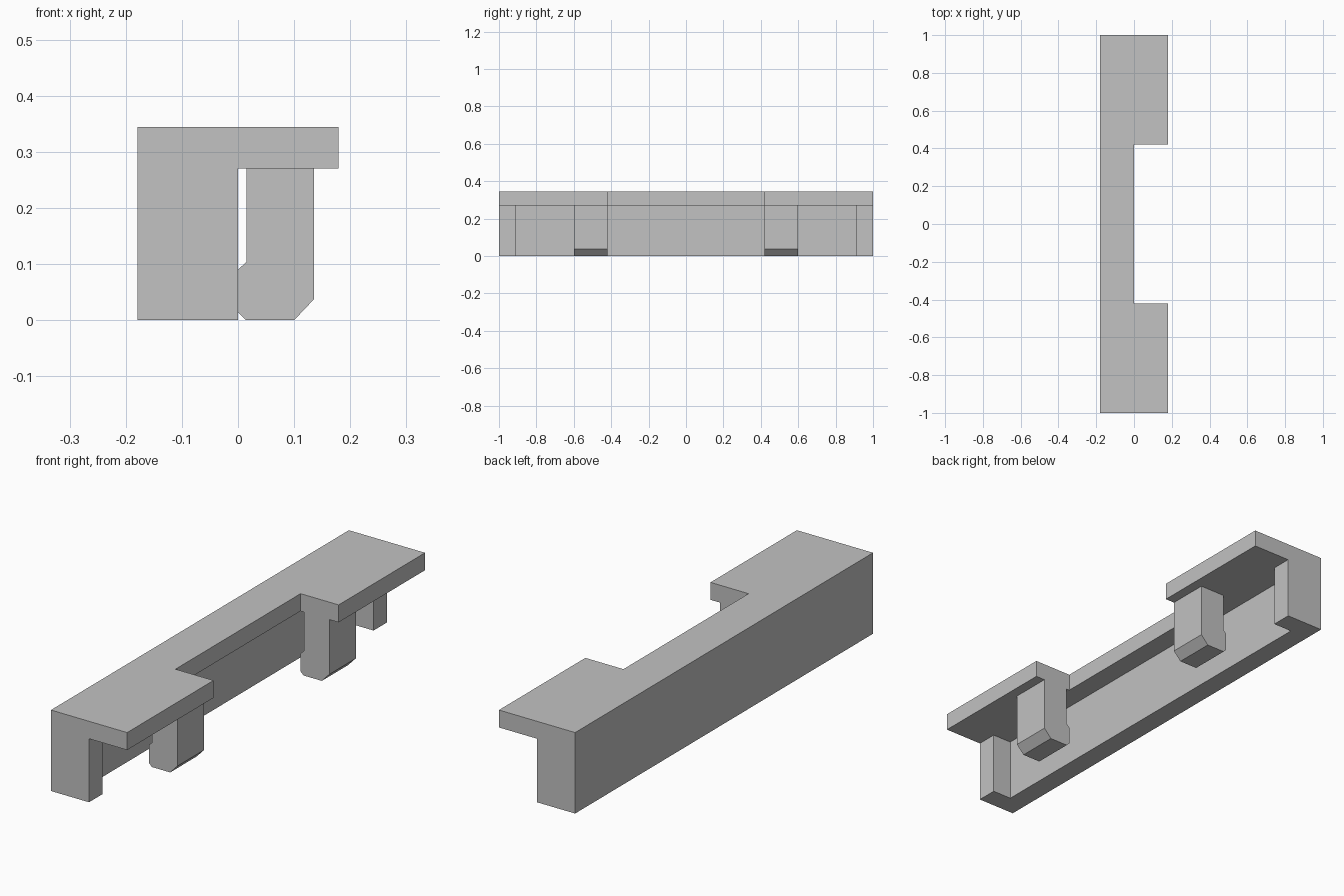
import bpy
import bmesh
from mathutils import Vector

if "Cube" in bpy.data.objects:
    bpy.data.objects.remove(bpy.data.objects["Cube"], do_unlink=True)

grey = bpy.data.materials.new("plain_grey")
grey.use_nodes = True
grey.diffuse_color = (0.54, 0.54, 0.54, 1)
grey.node_tree.nodes["Principled BSDF"].inputs["Base Color"].default_value = grey.diffuse_color

BACK, LIP, FRONT = -0.179, 0.0, 0.179   # depth of the bracket along x
WALL = -0.09                            # inner face of the long wall
UNDER, TOP = 0.27, 0.344                # underside and top of the plate
END, CAP, NOTCH, CLIP = 1.0, 0.91, 0.42, 0.598


def prism(name, outline, offset):
    """Extrude a closed planar outline by an offset into a solid."""
    bm = bmesh.new()
    face = bm.faces.new([bm.verts.new(p) for p in outline])
    grown = bmesh.ops.extrude_face_region(bm, geom=[face], use_keep_orig=True)
    moved = [v for v in grown["geom"] if isinstance(v, bmesh.types.BMVert)]
    bmesh.ops.translate(bm, verts=moved, vec=Vector(offset))
    bmesh.ops.recalc_face_normals(bm, faces=bm.faces)
    mesh = bpy.data.meshes.new(name)
    bm.to_mesh(mesh)
    bm.free()
    mesh.materials.append(grey)
    obj = bpy.data.objects.new(name, mesh)
    bpy.context.collection.objects.link(obj)
    return obj


def slab(name, x0, x1, y0, y1, z0, z1):
    outline = [(x0, y0, z0), (x1, y0, z0), (x1, y1, z0), (x0, y1, z0)]
    return prism(name, outline, (0, 0, z1 - z0))


# Top plate with a wide notch in its edge
half = [(BACK, END), (FRONT, END), (FRONT, NOTCH), (LIP, NOTCH)]
plan = half + [(x, -y) for x, y in reversed(half)]
prism("top_plate", [(x, y, UNDER) for x, y in plan], (0, 0, TOP - UNDER))

# Long wall under the plate
slab("long_wall", BACK, WALL, -END, END, 0, UNDER)

# Hooked clip section, bevelled at the foot
clip = [(0.015, UNDER), (0.015, 0.104), (0, 0.09), (0, 0.014),
        (0.014, 0), (0.1, 0), (0.135, 0.037), (0.135, UNDER)]

# End caps and clips at both ends
for side, s in (("front", -1), ("back", 1)):
    slab(side + "_end_cap", WALL, LIP, *sorted((s * CAP, s * END)), 0, UNDER)
    prism(side + "_clip", [(x, s * NOTCH, z) for x, z in clip],
          (0, s * (CLIP - NOTCH), 0))
